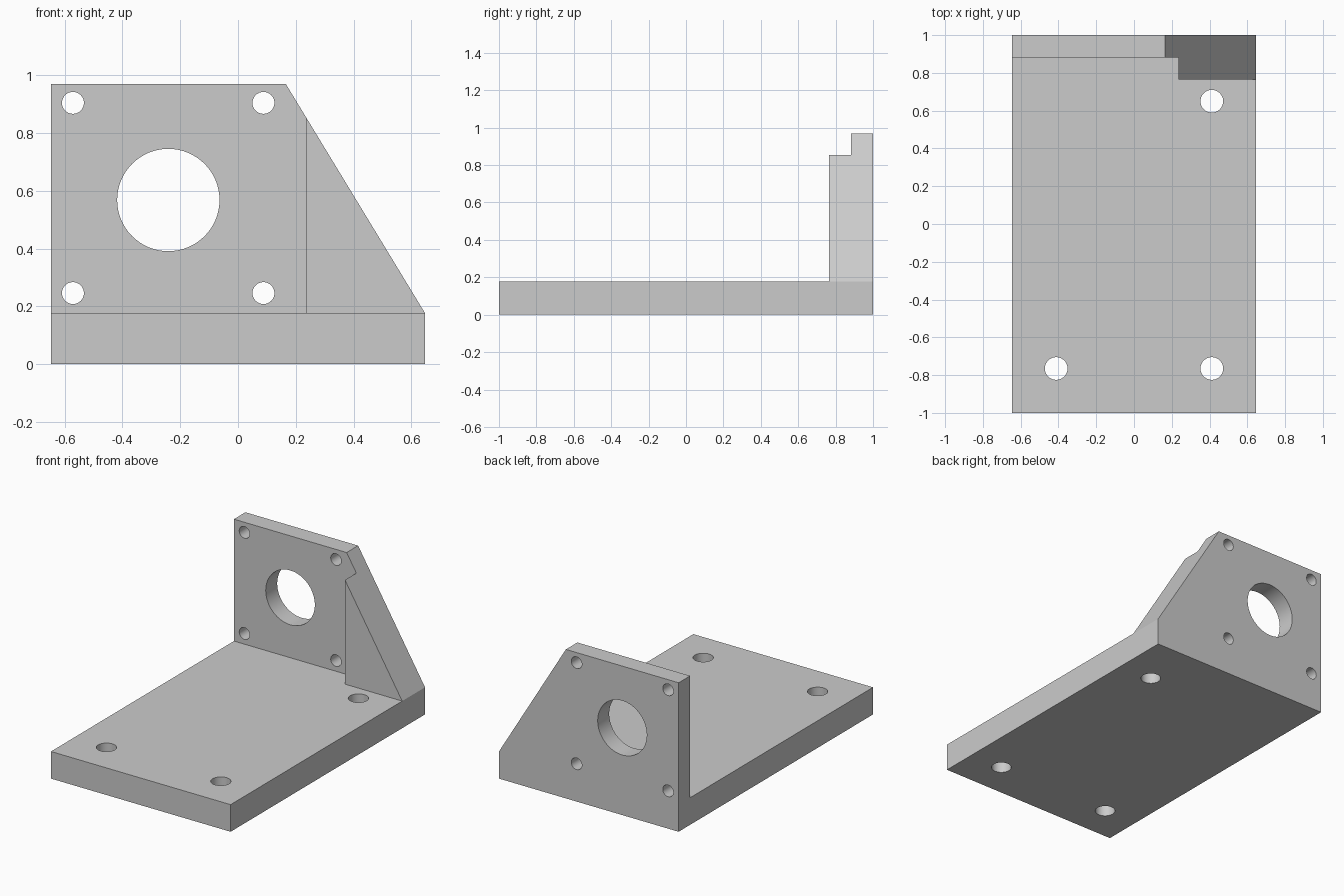
import bpy
import bmesh
import math
from mathutils import Matrix, Vector

cube = bpy.data.objects.get("Cube")
if cube:
    bpy.data.objects.remove(cube, do_unlink=True)

HALF_W = 0.647      # half width of the bracket
BASE_H = 0.1765     # base plate thickness
TOP = 0.97          # top of the upright
SHOULDER = 0.165    # x where the slope begins
RIB_X = 0.235       # inner side of the gusset
RIB_Y, WALL_Y = 0.765, 0.882

grey = bpy.data.materials.new("light_grey")
grey.use_nodes = True
grey.diffuse_color = (0.6, 0.6, 0.6, 1)
grey.node_tree.nodes["Principled BSDF"].inputs["Base Color"].default_value = (0.6, 0.6, 0.6, 1)


def add_object(name, bm):
    bmesh.ops.recalc_face_normals(bm, faces=bm.faces)
    mesh = bpy.data.meshes.new(name)
    bm.to_mesh(mesh)
    bm.free()
    mesh.materials.append(grey)
    obj = bpy.data.objects.new(name, mesh)
    bpy.context.collection.objects.link(obj)
    return obj


def slab(name, profile, y0, y1):
    """Extrude an x-z outline from y0 to y1."""
    bm = bmesh.new()
    face = bm.faces.new([bm.verts.new((x, y0, z)) for x, z in profile])
    ext = bmesh.ops.extrude_face_region(bm, geom=[face])
    moved = [v for v in ext["geom"] if isinstance(v, bmesh.types.BMVert)]
    bmesh.ops.translate(bm, verts=moved, vec=(0, y1 - y0, 0))
    return add_object(name, bm)


def drill(part, holes, axis):
    """Cut round holes (centre, radius, sides) through a part along an axis."""
    turn = Vector((0, 0, 1)).rotation_difference(Vector(axis)).to_matrix().to_4x4()
    bm = bmesh.new()
    for centre, radius, sides in holes:
        bmesh.ops.create_cone(bm, cap_ends=True, segments=sides, radius1=radius,
                              radius2=radius, depth=0.5,
                              matrix=Matrix.Translation(centre) @ turn)
    cutter = add_object(part.name + "_cutter", bm)
    cutter.hide_render = True
    mod = part.modifiers.new("holes", 'BOOLEAN')
    mod.operation = 'DIFFERENCE'
    mod.solver = 'EXACT'
    mod.object = cutter
    bpy.ops.object.select_all(action='DESELECT')
    part.select_set(True)
    bpy.context.view_layer.objects.active = part
    bpy.ops.object.modifier_apply(modifier=mod.name)
    bpy.data.objects.remove(cutter, do_unlink=True)
    bpy.ops.object.shade_smooth_by_angle(angle=math.radians(30))


# Base plate with three mounting holes
base = slab("base_plate", [(-HALF_W, 0), (HALF_W, 0), (HALF_W, BASE_H), (-HALF_W, BASE_H)], -1, 1)
drill(base, [((x, y, BASE_H / 2), 0.06, 48)
             for x, y in ((-0.412, -0.765), (0.412, -0.765), (0.412, 0.65))], (0, 0, 1))

# Upright plate with a large bore and four bolt holes
upright = slab("upright_plate", [(-HALF_W, BASE_H), (HALF_W, BASE_H),
                                 (SHOULDER, TOP), (-HALF_W, TOP)], WALL_Y, 1)
wall_mid = (WALL_Y + 1) / 2
bolts = [((x, wall_mid, z), 0.038, 32) for x in (-0.571, 0.088) for z in (0.246, 0.904)]
drill(upright, bolts + [((-0.241, wall_mid, 0.568), 0.177, 64)], (0, 1, 0))

# Triangular gusset continuing the slope in front of the upright
slope = (TOP - BASE_H) / (HALF_W - SHOULDER)
rib_top = BASE_H + (HALF_W - RIB_X) * slope
slab("gusset", [(RIB_X, BASE_H), (HALF_W, BASE_H), (RIB_X, rib_top)], RIB_Y, WALL_Y)
